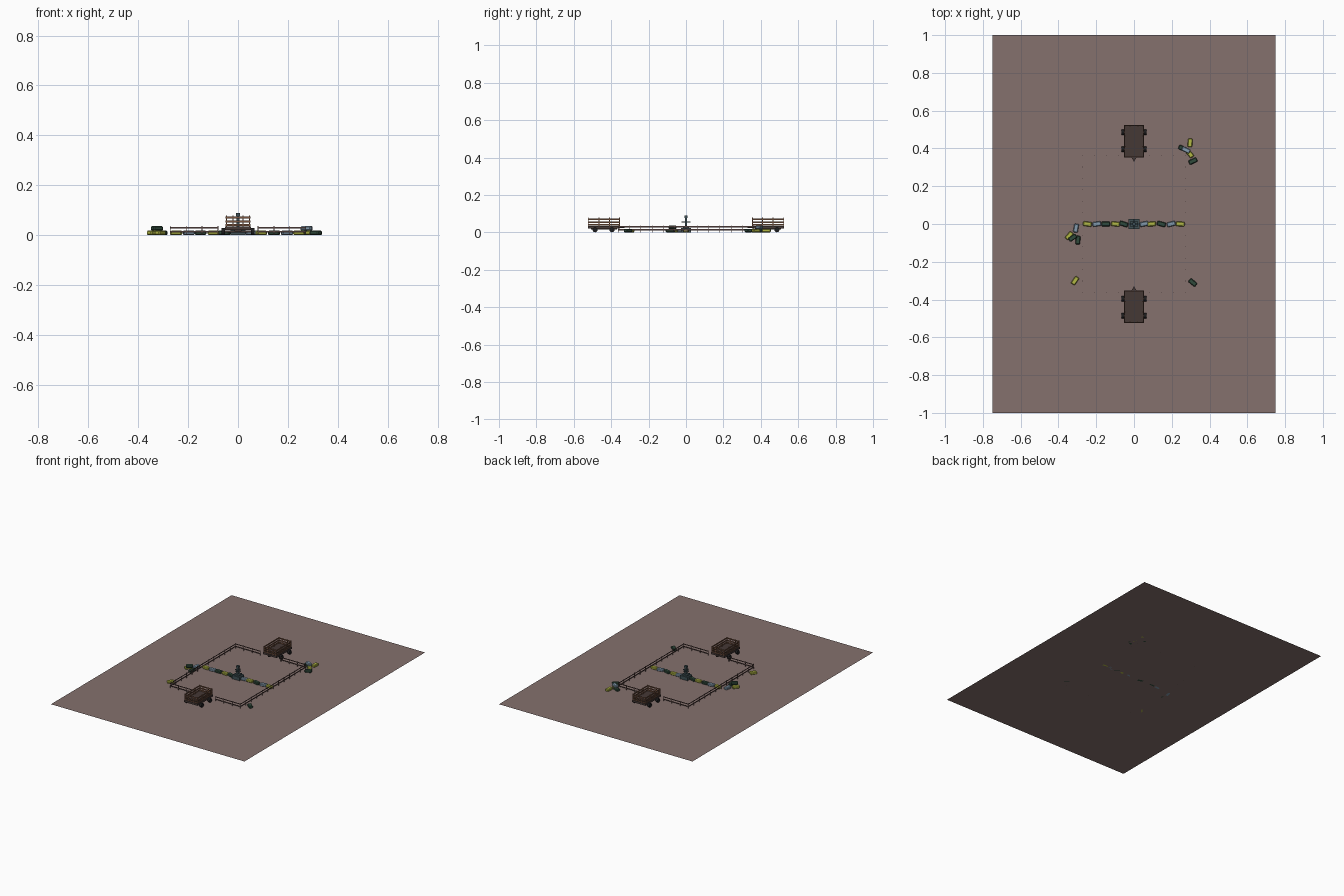
import bpy, bmesh
from math import radians, pi
from mathutils import Matrix, Vector

if "Cube" in bpy.data.objects:
    bpy.data.objects.remove(bpy.data.objects["Cube"])


def material(name, rgb):
    m = bpy.data.materials.new(name)
    m.diffuse_color = (*rgb, 1)
    m.use_nodes = True
    m.node_tree.nodes["Principled BSDF"].inputs["Base Color"].default_value = m.diffuse_color
    return m


EARTH = material("earth", (0.235, 0.165, 0.155))
WOOD = material("wood", (0.20, 0.095, 0.055))
RAIL = material("weathered_wood", (0.15, 0.09, 0.08))
DARK = material("dark_wood", (0.06, 0.04, 0.036))
TYRE = material("tyre", (0.012, 0.012, 0.013))
STEEL = material("steel", (0.05, 0.08, 0.09))
YELLOW = material("yellow", (0.45, 0.48, 0.06))
BLUE = material("blue", (0.23, 0.33, 0.42))
GREEN = material("green", (0.03, 0.07, 0.045))


def finish(name, bm, mat, matrix=Matrix()):
    me = bpy.data.meshes.new(name)
    bm.to_mesh(me)
    bm.free()
    me.materials.append(mat)
    ob = bpy.data.objects.new(name, me)
    ob.matrix_world = matrix
    bpy.context.collection.objects.link(ob)
    return ob


def add_box(bm, centre, size):
    bmesh.ops.create_cube(bm, size=1, matrix=Matrix.Translation(centre) @ Matrix.Diagonal((*size, 1)))


def boxes(name, items, mat, matrix=Matrix()):
    bm = bmesh.new()
    for centre, size in items:
        add_box(bm, centre, size)
    return finish(name, bm, mat, matrix)


# Ground sheet
bm = bmesh.new()
bmesh.ops.create_grid(bm, x_segments=1, y_segments=1, size=1, matrix=Matrix.Diagonal((0.75, 1, 1, 1)))
finish("ground_sheet", bm, EARTH)


# Fence runs: posts with two thin plank rails
def fence(name, a, b, panels):
    a, b = Vector((*a, 0)), Vector((*b, 0))
    d = b - a
    along_x = abs(d.x) > abs(d.y)
    items = []
    for i in range(panels + 1):
        p = a + d * i / panels
        items.append(((p.x, p.y, 0.018), (0.003, 0.003, 0.036)))
    mid, length = (a + b) / 2, d.length
    for z in (0.014, 0.030):
        size = (length, 0.001, 0.006) if along_x else (0.001, length, 0.006)
        items.append(((mid.x, mid.y, z), size))
    boxes(name, items, RAIL)


FX, FY, GATE = 0.272, 0.362, 0.08
for s, side in ((-1, "left"), (1, "right")):
    fence(f"fence_{side}", (s * FX, -FY), (s * FX, FY), 12)
    for t, end in ((-1, "front"), (1, "back")):
        fence(f"fence_{end}_{side}", (s * GATE, t * FY), (s * FX, t * FY), 3)


# Hay carts, mirrored by turning half a revolution
def cart(name, angle):
    place = Matrix.Rotation(angle, 4, 'Z') @ Matrix.Translation((0, 0.438, 0))
    boxes(name + "_bed", [((0, 0, 0.028), (0.104, 0.17, 0.014))], DARK, place)
    boxes(name + "_axles", [((0, y, 0.014), (0.11, 0.008, 0.008)) for y in (-0.042, 0.048)]
          + [((0, 0, 0.019), (0.03, 0.14, 0.008))], DARK, place)
    # Side planks and stakes
    items = []
    for s in (-1, 1):
        for z in (0.041, 0.055, 0.071):
            items.append(((s * 0.049, 0, z), (0.003, 0.17, 0.008)))
            items.append(((0, s * 0.083, z), (0.098, 0.003, 0.008)))
        for y in (-0.082, -0.028, 0.028, 0.082):
            items.append(((s * 0.0465, y, 0.056), (0.004, 0.005, 0.044)))
        for x in (-0.02, 0.02):
            items.append(((x, s * 0.081, 0.056), (0.005, 0.003, 0.044)))
    boxes(name + "_rails", items, WOOD, place)
    # Wheels
    bm = bmesh.new()
    for x in (-0.059, 0.059):
        for y in (-0.042, 0.048):
            bmesh.ops.create_cone(bm, cap_ends=True, segments=12, radius1=0.014, radius2=0.014, depth=0.014,
                                  matrix=Matrix.Translation((x, y, 0.014)) @ Matrix.Rotation(pi / 2, 4, 'Y'))
    finish(name + "_wheels", bm, TYRE, place)
    # Pointed tow hitch
    bm = bmesh.new()
    pts = [(-0.014, -0.085), (0, -0.108), (0.014, -0.085)]
    face = bm.faces.new([bm.verts.new((x, y, 0.022)) for x, y in pts])
    ext = bmesh.ops.extrude_face_region(bm, geom=[face])
    bmesh.ops.translate(bm, vec=(0, 0, 0.007), verts=[v for v in ext["geom"] if isinstance(v, bmesh.types.BMVert)])
    bmesh.ops.recalc_face_normals(bm, faces=bm.faces)
    finish(name + "_hitch", bm, DARK, place)


cart("back_cart", 0)
cart("front_cart", pi)


# Bevelled bales: x, y, height of base, turn, colour
def bale(i, x, y, z, turn, mat):
    bm = bmesh.new()
    add_box(bm, (0, 0, 0.009), (0.046, 0.025, 0.018))
    bmesh.ops.bevel(bm, geom=bm.edges[:], offset=0.004, segments=1, affect='EDGES')
    finish(f"bale_{i:02d}", bm, mat,
           Matrix.Translation((x, y, z)) @ Matrix.Rotation(radians(turn), 4, 'Z'))


Y, B, G = YELLOW, BLUE, GREEN
row = [(-0.247, -8, Y), (-0.197, 8, B), (-0.150, 0, G), (-0.098, -6, Y), (-0.055, -18, G),
       (0.053, 10, B), (0.093, 4, Y), (0.145, -15, G), (0.197, 14, B), (0.245, -4, Y)]
scattered = [(0.297, 0.430, 0, 85, Y), (0.295, 0.372, 0, -50, Y), (0.312, 0.333, 0, 25, G),
             (0.258, 0.400, 0, -25, G), (0.275, 0.392, 0.018, -25, B),
             (-0.307, -0.022, 0, 80, B), (-0.297, -0.085, 0, 85, G), (-0.343, -0.062, 0, 50, Y),
             (-0.325, -0.073, 0.018, 35, G), (-0.312, -0.300, 0, 55, Y), (0.311, -0.310, 0, -40, G)]
bales = [(x, 0, 0, t, m) for x, t, m in row] + scattered
for i, b in enumerate(bales):
    bale(i, *b)

# Central post on a stepped plinth with cross arms
boxes("centre_plinth", [((0, 0, 0.012), (0.06, 0.052, 0.024)), ((0, 0, 0.029), (0.036, 0.034, 0.010))], STEEL)
boxes("centre_post", [((0, 0, 0.055), (0.012, 0.012, 0.046)), ((0, 0, 0.083), (0.018, 0.016, 0.012))], STEEL)
boxes("centre_arms", [((0, 0, 0.056), (0.046, 0.006, 0.006)), ((0, 0, 0.056), (0.006, 0.046, 0.006))], STEEL)
